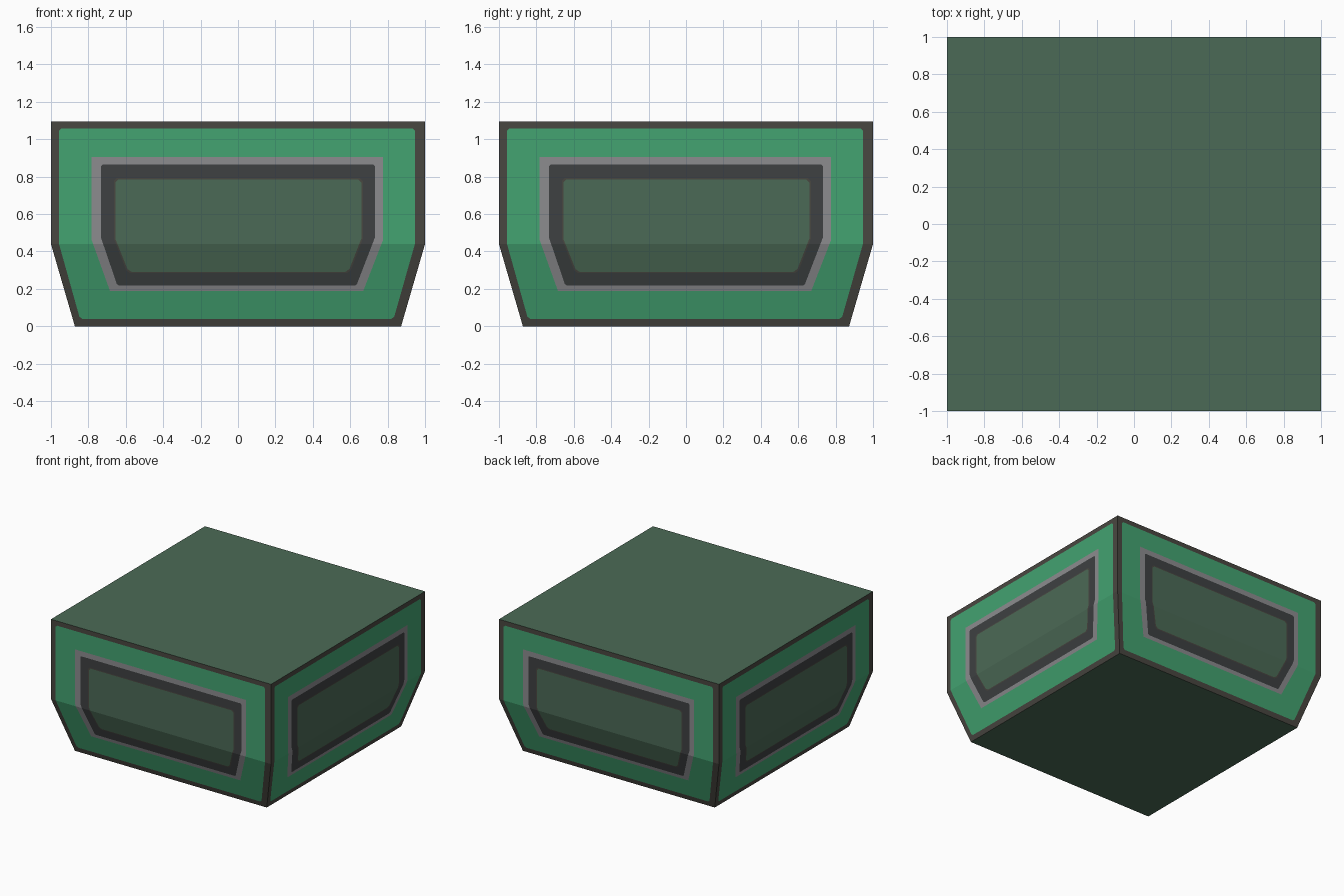
import bpy, bmesh, math
from mathutils import Matrix, Vector

if "Cube" in bpy.data.objects:
    bpy.data.objects.remove(bpy.data.objects["Cube"])

BASE, TOP_HALF, BEND, HEIGHT = 0.872, 1.0, 0.44, 1.095


def material(name, rgb):
    m = bpy.data.materials.new(name)
    lin = [(c / 255 / 12.92) if c < 10 else ((c / 255 + 0.055) / 1.055) ** 2.4 for c in rgb]
    m.diffuse_color = (*lin, 1)
    m.use_nodes = True
    m.node_tree.nodes["Principled BSDF"].inputs["Base Color"].default_value = m.diffuse_color
    return m


MATS = [
    material("dark_brown_edge", (73, 71, 65)),
    material("bright_green", (67, 163, 113)),
    material("light_grey_trim", (140, 140, 143)),
    material("charcoal_frame", (62, 65, 66)),
    material("muted_green", (75, 106, 86)),
]

# Outlines on one side: bottom l/r, top l/r, bottom z, knee z, top z, corner cut, colour inside
OUTLINES = [
    (-BASE, BASE, -1.0, 1.0, 0.0, BEND, HEIGHT, 0.0, 0),
    (-0.845, 0.832, -0.957, 0.946, 0.04, BEND, 1.057, 0.012, 1),
    (-0.685, 0.67, -0.782, 0.775, 0.19, 0.46, 0.906, 0.0, 2),
    (-0.645, 0.633, -0.733, 0.732, 0.218, 0.475, 0.864, 0.008, 3),
    (-0.592, 0.597, -0.664, 0.668, 0.284, 0.47, 0.792, 0.016, 0),
    (-0.585, 0.59, -0.656, 0.659, 0.291, 0.468, 0.785, 0.016, 4),
]


def outline(bl, br, tl, tr, zb, zk, zt, cut):
    """Twelve points round an outline, with one each side on the bend line."""
    def half(b, t):
        s = 1 if t > 0 else -1
        slope = Vector((t - b, zk - zb))
        up = Vector((b, zb)) + slope.normalized() * cut
        split = Vector((b, zb)) + slope * ((BEND - zb) / (zk - zb))
        return [Vector((b - s * cut, zb)), up, split, Vector((t, zk)),
                Vector((t, zt - cut)), Vector((t - s * cut, zt))]
    return half(br, tr) + half(bl, tl)[::-1]


def on_side(p):
    """Lift a flat outline point on to the front side, which leans in below the bend."""
    k = min(p.y / BEND, 1.0)
    return Vector((p.x, -(BASE + (TOP_HALF - BASE) * k), p.y))


bm = bmesh.new()


def face(verts, mat):
    bm.faces.new(verts).material_index = mat


# Four sides, each a set of nested bands around a window
for quarter in range(4):
    rot = Matrix.Rotation(quarter * math.pi / 2, 3, 'Z')
    rings = [[bm.verts.new(rot @ on_side(p)) for p in outline(*o[:8])] for o in OUTLINES]
    for outer, inner, spec in zip(rings, rings[1:], OUTLINES):
        for i in range(12):
            j = (i + 1) % 12
            face((outer[i], outer[j], inner[j], inner[i]), spec[8])
    w = rings[-1]
    face(w[2:10], 4)                    # window above the bend
    face(w[9:] + w[:3], 4)              # window below the bend

# Top and underside
for half, z, order in ((TOP_HALF, HEIGHT, 1), (BASE, 0.0, -1)):
    corners = [(-1, -1), (1, -1), (1, 1), (-1, 1)][::order]
    face([bm.verts.new((x * half, y * half, z)) for x, y in corners], 4)

bmesh.ops.remove_doubles(bm, verts=bm.verts, dist=0.0005)

mesh = bpy.data.meshes.new("tapered_box")
bm.to_mesh(mesh)
bm.free()
for m in MATS:
    mesh.materials.append(m)
bpy.context.collection.objects.link(bpy.data.objects.new("tapered_box", mesh))
